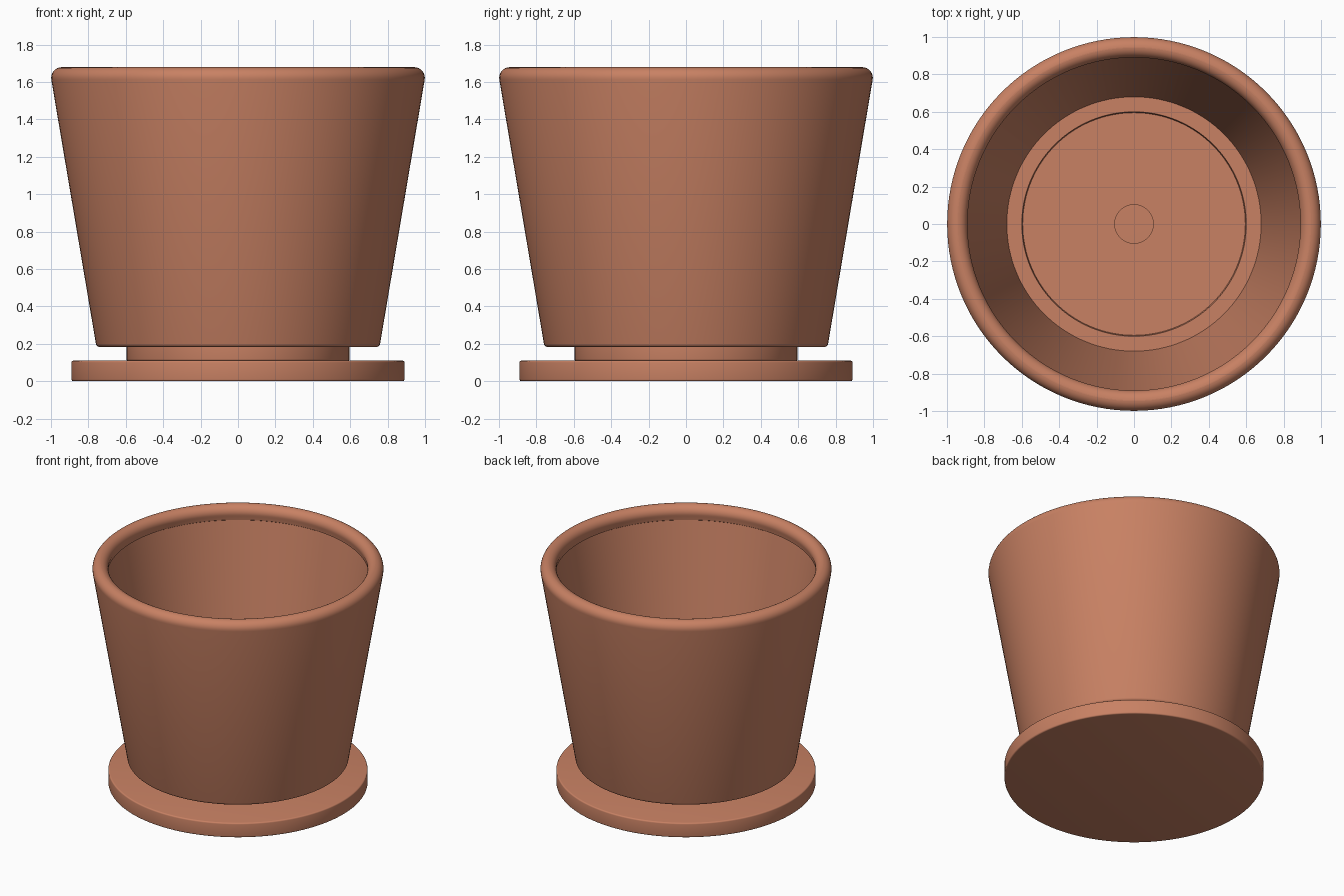
import bpy
import bmesh
from math import cos, sin, pi, radians
from mathutils import Vector

if "Cube" in bpy.data.objects:
    bpy.data.objects.remove(bpy.data.objects["Cube"])

terracotta = bpy.data.materials.new("terracotta")
terracotta.use_nodes = True
colour = (0.58, 0.22, 0.126, 1)
terracotta.diffuse_color = colour
terracotta.node_tree.nodes["Principled BSDF"].inputs["Base Color"].default_value = colour


def arc(r, z, size, start, end, steps=4):
    """Points of a rounded corner in the (radius, height) profile."""
    angles = [radians(start + (end - start) * i / steps) for i in range(steps + 1)]
    return [(r + size * cos(a), z + size * sin(a)) for a in angles]


def lathe(name, profile, closed=False, segments=128):
    """Spin a (radius, height) profile around the vertical axis."""
    bm = bmesh.new()
    verts = [bm.verts.new((r, 0, z)) for r, z in profile]
    edges = [bm.edges.new(pair) for pair in zip(verts, verts[1:])]
    if closed:
        edges.append(bm.edges.new((verts[-1], verts[0])))
    bmesh.ops.spin(bm, geom=verts + edges, cent=(0, 0, 0), axis=Vector((0, 0, 1)),
                   angle=2 * pi, steps=segments, use_merge=True)
    bmesh.ops.remove_doubles(bm, verts=bm.verts[:], dist=0.0001)
    bmesh.ops.recalc_face_normals(bm, faces=bm.faces[:])
    mesh = bpy.data.meshes.new(name)
    bm.to_mesh(mesh)
    bm.free()
    mesh.materials.append(terracotta)
    obj = bpy.data.objects.new(name, mesh)
    bpy.context.collection.objects.link(obj)
    bpy.ops.object.select_all(action="DESELECT")
    obj.select_set(True)
    bpy.context.view_layer.objects.active = obj
    bpy.ops.object.shade_smooth_by_angle(angle=radians(35))
    return obj


# Saucer: flat disc with slightly softened edges
saucer = [(0, 0)]
saucer += arc(0.88, 0.01, 0.01, -90, 0)
saucer += arc(0.88, 0.1, 0.01, 0, 90)
saucer += [(0, 0.11)]
lathe("saucer", saucer)

# Pot: foot, tapered outer wall, rounded rim, inner wall, floor, drain hole
pot = [(0.103, 0.11)]
pot += arc(0.588, 0.118, 0.008, -90, 0)
pot += [(0.596, 0.183)]
pot += arc(0.74, 0.203, 0.02, -90, -10)
pot += arc(0.942, 1.622, 0.057, -10, 90, 8)
pot += arc(0.947, 1.622, 0.057, 90, 200, 9)
pot += [(0.897, 1.575), (0.905, 1.57)]
pot += [(0.68, 0.29), (0.6, 0.29), (0.595, 0.265), (0.103, 0.265)]
lathe("pot", pot, closed=True)
